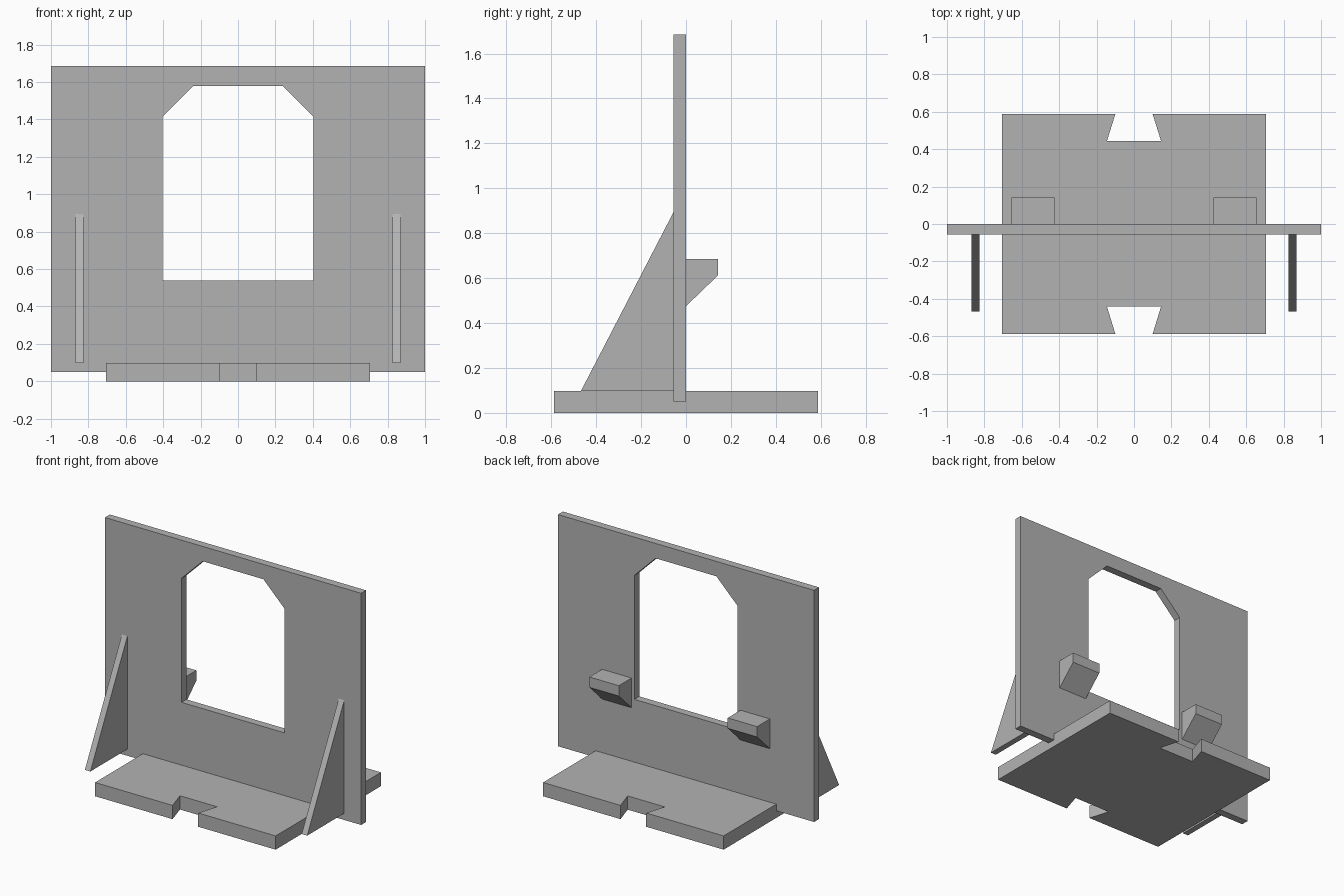
import bpy
import bmesh
from mathutils import Vector

cube = bpy.data.objects.get("Cube")
if cube:
    bpy.data.objects.remove(cube, do_unlink=True)

# One plain grey for the whole model
grey = bpy.data.materials.new("plain_grey")
grey.use_nodes = True
colour = (0.45, 0.45, 0.45, 1)
grey.diffuse_color = colour
grey.node_tree.nodes["Principled BSDF"].inputs["Base Color"].default_value = colour


def slab(name, loops, axis, start, end):
    """Fill flat outlines (the second and later are holes) and extrude along an axis."""
    place = {
        "x": lambda a, b: Vector((start, a, b)),
        "y": lambda a, b: Vector((a, start, b)),
        "z": lambda a, b: Vector((a, b, start)),
    }[axis]
    shift = Vector([end - start if axis == k else 0 for k in "xyz"])
    bm = bmesh.new()
    for loop in loops:
        verts = [bm.verts.new(place(a, b)) for a, b in loop]
        for i, v in enumerate(verts):
            bm.edges.new((verts[i - 1], v))
    bmesh.ops.triangle_fill(bm, edges=bm.edges[:], use_beauty=True)
    made = bmesh.ops.extrude_face_region(bm, geom=bm.faces[:], use_keep_orig=True)
    moved = [g for g in made["geom"] if isinstance(g, bmesh.types.BMVert)]
    bmesh.ops.translate(bm, verts=moved, vec=shift)
    bmesh.ops.recalc_face_normals(bm, faces=bm.faces[:])
    mesh = bpy.data.meshes.new(name)
    bm.to_mesh(mesh)
    bm.free()
    mesh.materials.append(grey)
    obj = bpy.data.objects.new(name, mesh)
    bpy.context.collection.objects.link(obj)
    return obj


def mirrored(points):
    """Complete a right-hand half outline symmetrically across the middle."""
    return points + [(-a, b) for a, b in reversed(points)]


# Base with a dovetail notch in the front and back edges
base_half = [(0.145, -0.44), (0.1, -0.587), (0.705, -0.587),
             (0.705, 0.587), (0.1, 0.587), (0.145, 0.443)]
slab("base", [mirrored(base_half)], "z", 0, 0.097)

# Upright panel with a chamfered opening
panel = mirrored([(1, 0.05), (1, 1.685)])
opening = mirrored([(0.403, 0.54), (0.403, 1.415), (0.237, 1.58)])
slab("upright_panel", [panel, opening], "y", -0.055, 0)

# Triangular braces at the front and chamfered brackets at the back
brace = [(-0.468, 0.097), (-0.055, 0.097), (-0.055, 0.895)]
bracket = [(0, 0.475), (0.142, 0.612), (0.142, 0.685), (0, 0.685)]
for side, sign in (("left", 1), ("right", -1)):
    slab(side + "_brace", [brace], "x", sign * 0.825, sign * 0.868)
    slab(side + "_bracket", [bracket], "x", sign * 0.425, sign * 0.655)
